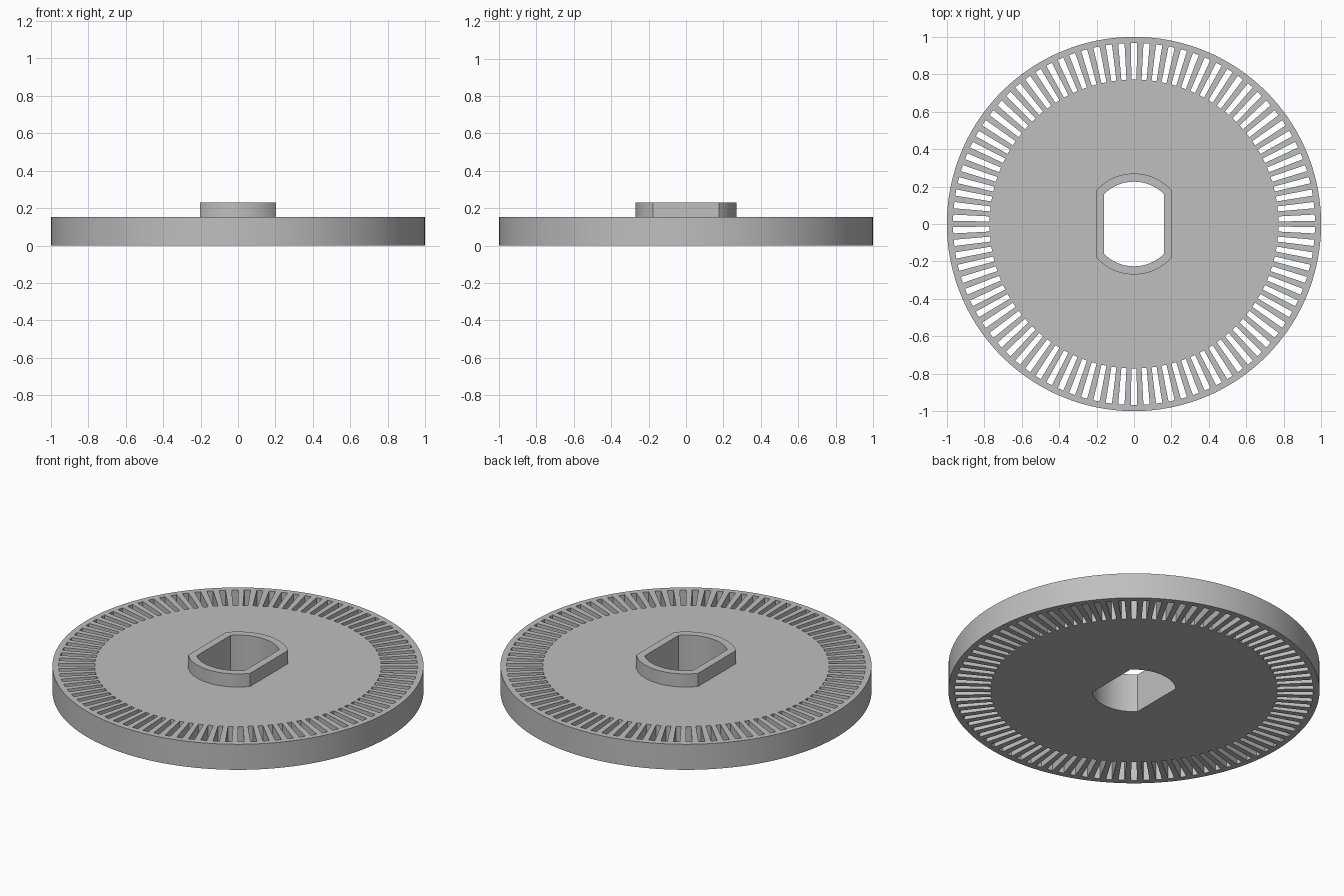
import bpy
import bmesh
from math import cos, sin, radians

if "Cube" in bpy.data.objects:
    bpy.data.objects.remove(bpy.data.objects["Cube"], do_unlink=True)

SLOTS = 90
SECTORS = SLOTS * 2
STEP = 360 / SECTORS
PLATE_TOP = 0.152
HUB_TOP = 0.23

grey = bpy.data.materials.new("plain grey")
grey.use_nodes = True
colour = (0.52, 0.52, 0.52, 1)
grey.diffuse_color = colour
grey.node_tree.nodes["Principled BSDF"].inputs["Base Color"].default_value = colour


def outline(radius, half_width=None):
    """Circle, optionally cut by two flats at x = +-half_width."""
    points = []
    for i in range(SECTORS):
        a = radians((i - 0.5) * STEP)
        r = radius
        if half_width is not None:
            r = min(r, half_width / max(abs(cos(a)), 1e-6))
        points.append((r * cos(a), r * sin(a)))
    return points


def build(name, outlines, bottom, top, is_open=lambda band, sector: False):
    """Extrude nested outlines into a solid, leaving open cells as holes."""
    bm = bmesh.new()
    rings = [[bm.verts.new((x, y, bottom)) for x, y in o] for o in outlines]
    for band, (inner, outer) in enumerate(zip(rings, rings[1:])):
        for i in range(SECTORS):
            j = (i + 1) % SECTORS
            if not is_open(band, i):
                bm.faces.new((inner[i], outer[i], outer[j], inner[j]))
    raised = bmesh.ops.extrude_face_region(bm, geom=bm.faces[:], use_keep_orig=True)
    verts = [g for g in raised["geom"] if isinstance(g, bmesh.types.BMVert)]
    bmesh.ops.translate(bm, verts=verts, vec=(0, 0, top - bottom))
    bmesh.ops.recalc_face_normals(bm, faces=bm.faces[:])
    mesh = bpy.data.meshes.new(name)
    bm.to_mesh(mesh)
    bm.free()
    mesh.materials.append(grey)
    obj = bpy.data.objects.new(name, mesh)
    bpy.context.collection.objects.link(obj)
    bpy.ops.object.select_all(action="DESELECT")
    obj.select_set(True)
    bpy.context.view_layer.objects.active = obj
    bpy.ops.object.shade_smooth_by_angle(angle=radians(25))
    return obj


bore = outline(0.226, 0.16)
hub_edge = outline(0.27, 0.204)

# Thick disc with a ring of radial slots and a flat-sided bore
build("slotted_disc",
      [bore, hub_edge, outline(0.772), outline(0.967), outline(1.0)],
      0, PLATE_TOP,
      lambda band, sector: band == 2 and sector % 2 == 1)

# Raised collar around the bore
build("hub_collar", [bore, hub_edge], PLATE_TOP, HUB_TOP)
